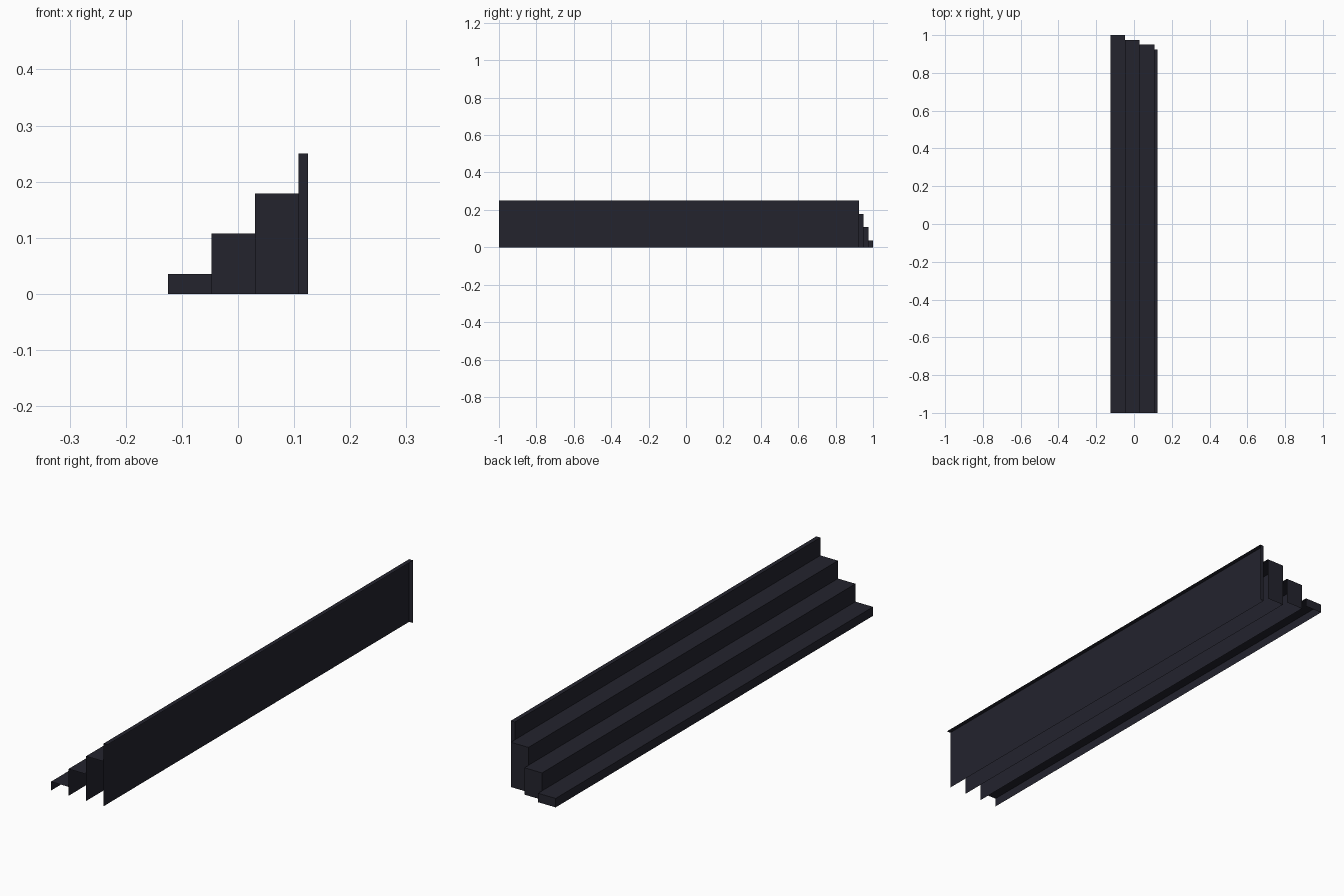
import bpy
import bmesh

old = bpy.data.objects.get("Cube")
if old:
    bpy.data.objects.remove(old, do_unlink=True)

# One dark slate colour for everything
slate = bpy.data.materials.new("dark_slate")
slate.use_nodes = True
colour = (0.017, 0.017, 0.027, 1.0)
slate.diffuse_color = colour
slate.node_tree.nodes["Principled BSDF"].inputs["Base Color"].default_value = colour

FRONT = -1.0
DEPTH = 0.0775        # tread depth
RISE = 0.25 / 3.5     # height gained per step
EDGE = 0.125          # half of the overall width


def step_shell(name, x0, x1, back, height):
    """Thin open shell: riser down to the floor, tread, and closed back end."""
    bm = bmesh.new()

    def quad(*points):
        bm.faces.new([bm.verts.new(p) for p in points])

    # riser, facing -x
    quad((x0, FRONT, 0), (x0, FRONT, height), (x0, back, height), (x0, back, 0))
    # tread, facing up
    quad((x0, FRONT, height), (x1, FRONT, height), (x1, back, height), (x0, back, height))
    # end panel, facing +y
    quad((x0, back, 0), (x0, back, height), (x1, back, height), (x1, back, 0))
    bmesh.ops.remove_doubles(bm, verts=bm.verts[:], dist=1e-5)

    mesh = bpy.data.meshes.new(name)
    bm.to_mesh(mesh)
    bm.free()
    mesh.materials.append(slate)
    obj = bpy.data.objects.new(name, mesh)
    bpy.context.collection.objects.link(obj)


# Four steps, each taller and a little shorter in length than the last
names = ["bottom_step", "second_step", "third_step", "top_ledge"]
for i, name in enumerate(names):
    left = -EDGE + i * DEPTH
    step_shell(name, left, min(left + DEPTH, EDGE), 1.0 - 0.025 * i, RISE * (i + 0.5))
